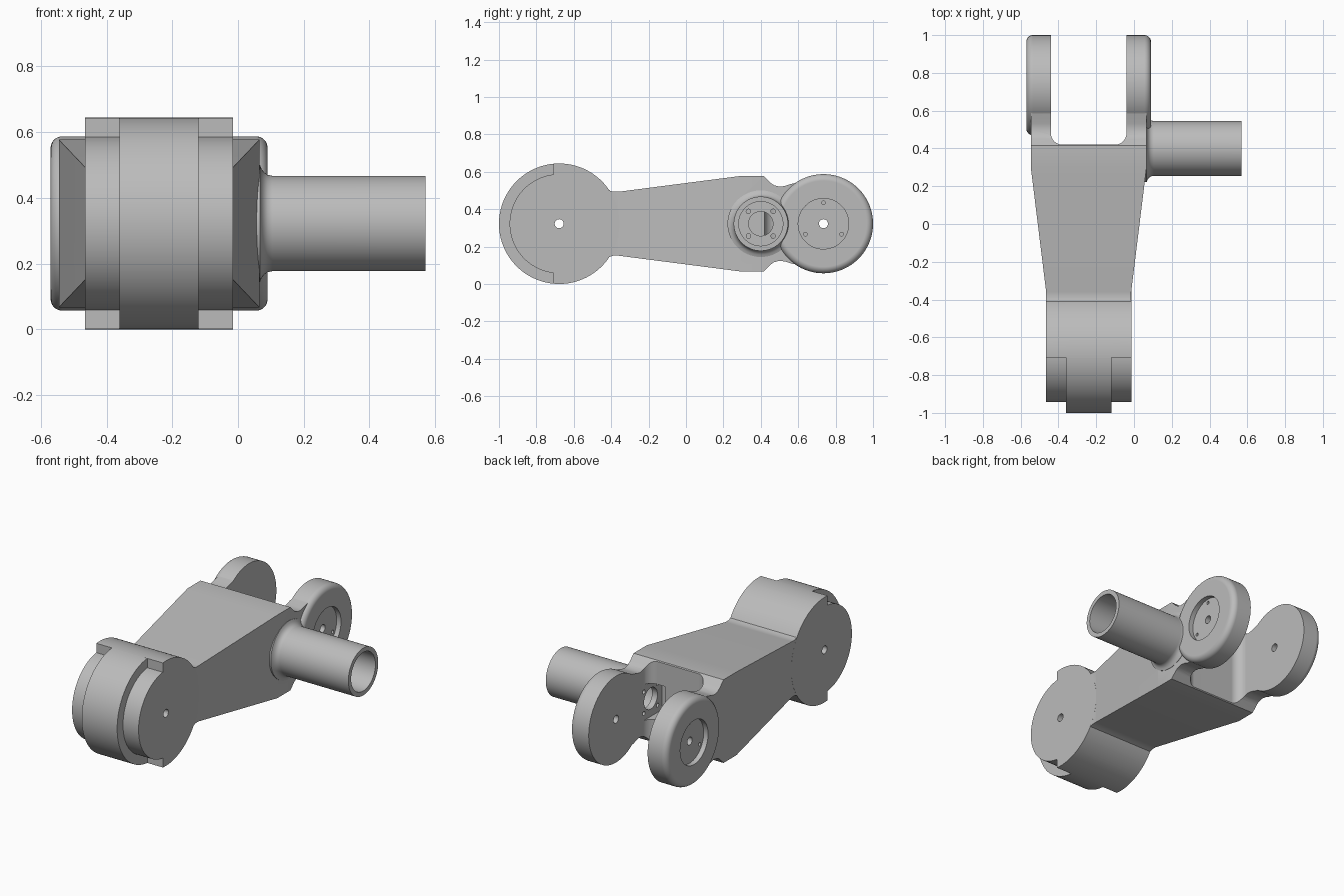
import bpy, bmesh
from math import sin, cos, acos, pi, radians

if "Cube" in bpy.data.objects:
    bpy.data.objects.remove(bpy.data.objects["Cube"], do_unlink=True)

MID_X, MID_Z = -0.24, 0.322      # centre line of the casting
BARREL_Y, TUBE_Y, DISC_Y = -0.678, 0.40, 0.735
SEG = 128

metal = bpy.data.materials.new("plain grey")
metal.use_nodes = True
GREY = (0.5, 0.5, 0.5, 1)
metal.diffuse_color = GREY
metal.node_tree.nodes["Principled BSDF"].inputs["Base Color"].default_value = GREY


def loft(name, rings):
    """Closed solid through a list of rings with equal point counts."""
    bm = bmesh.new()
    loops = [[bm.verts.new(p) for p in ring] for ring in rings]
    n = len(loops[0])
    for a, b in zip(loops, loops[1:]):
        for i in range(n):
            j = (i + 1) % n
            bm.faces.new((a[i], a[j], b[j], b[i]))
    bm.faces.new(loops[0][::-1])
    bm.faces.new(loops[-1])
    bmesh.ops.recalc_face_normals(bm, faces=bm.faces)
    mesh = bpy.data.meshes.new(name)
    bm.to_mesh(mesh)
    bm.free()
    mesh.materials.append(metal)
    ob = bpy.data.objects.new(name, mesh)
    bpy.context.collection.objects.link(ob)
    return ob


def lathe(name, y, profile, z=MID_Z, seg=SEG):
    """Turned solid about an x-parallel axis; profile is (x, radius)."""
    return loft(name, [[(x, y + r * cos(2 * pi * i / seg), z + r * sin(2 * pi * i / seg))
                        for i in range(seg)] for x, r in profile])


def rod(name, y, x0, x1, r, z=MID_Z, seg=SEG):
    return lathe(name, y, [(x0, r), (x1, r)], z, seg)


def combine(body, tool, operation):
    mod = body.modifiers.new(operation.lower(), "BOOLEAN")
    mod.operation, mod.object, mod.solver = operation, tool, "EXACT"
    bpy.context.view_layer.objects.active = body
    bpy.ops.object.modifier_apply(modifier=mod.name)
    bpy.data.objects.remove(tool, do_unlink=True)


# Tapered arm: (y, half width, half height), running on into the fork necks
sections = [(-0.60, 0.225, 0.17), (-0.43, 0.225, 0.18), (-0.425, 0.225, 0.192),
            (-0.41, 0.225, 0.178), (-0.39, 0.225, 0.171), (-0.36, 0.225, 0.171),
            (0.29, 0.305, 0.255), (0.415, 0.305, 0.255), (0.45, 0.305, 0.22),
            (0.47, 0.305, 0.206), (0.50, 0.305, 0.198), (0.53, 0.305, 0.202),
            (0.56, 0.305, 0.212), (0.62, 0.305, 0.225)]
body = loft("linkage_arm", [[(MID_X + sx * w, y, MID_Z + sz * h)
                             for sx, sz in ((-1, -1), (1, -1), (1, 1), (-1, 1))]
                            for y, w, h in sections])

# Front barrel: wide stepped drum plus full-round centre band
STEP, BIG, SMALL = -0.03, 0.322, 0.265
a, b = acos(STEP / BIG), acos(STEP / SMALL)
outline = [(BIG * cos(t), BIG * sin(t)) for t in (-a + 2 * a * i / 80 for i in range(81))]
outline += [(SMALL * cos(t), SMALL * sin(t))
            for t in (b + 2 * (pi - b) * i / 60 for i in range(61))]
drum = loft("front_drum", [[(MID_X + s * 0.2255, BARREL_Y + y, MID_Z + z)
                            for y, z in outline] for s in (-1, 1)])
combine(body, drum, "UNION")
combine(body, rod("centre_band", BARREL_Y, MID_X - 0.12, MID_X + 0.12, BIG), "UNION")

# Fork discs with a rounded outer rim
for side in (-1, 1):
    rim = [(MID_X + side * (0.295 + 0.035 * sin(t)), 0.23 + 0.035 * cos(t))
           for t in (pi / 2 * i / 8 for i in range(9))]
    disc = lathe("fork_disc", DISC_Y, [(MID_X + side * 0.19, 0.265)] + rim)
    combine(body, disc, "UNION")

# Side tube with a flared root
tube = lathe("side_tube", TUBE_Y, [(0.03, 0.178), (0.067, 0.178), (0.072, 0.165),
                                   (0.08, 0.155), (0.09, 0.148), (0.105, 0.145),
                                   (0.57, 0.145)])
combine(body, tube, "UNION")

# Slot between the fork arms, with filleted inner corners
R = 0.06
corner = [pi / 2 * i / 10 for i in range(11)]
slot = [(-0.2, 1.2)]
slot += [(-0.14 - R * cos(t), 0.42 + R - R * sin(t)) for t in corner]
slot += [(0.14 + R * sin(t), 0.42 + R - R * cos(t)) for t in corner]
slot += [(0.2, 1.2)]
combine(body, loft("fork_slot", [[(MID_X + x, y, z) for x, y in slot]
                                 for z in (-0.2, 0.9)]), "DIFFERENCE")

# Pocket in the slot floor behind the tube
pocket = [(0.29, -0.11), (0.49, -0.11), (0.49, 0.11), (0.29, 0.11)]
combine(body, loft("slot_pocket", [[(x, y, MID_Z + z) for y, z in pocket]
                                   for x in (-0.15, -0.041)]), "DIFFERENCE")

# Tube bore, its wire hole and four screw holes
combine(body, rod("tube_bore", TUBE_Y, -0.005, 0.7, 0.118), "DIFFERENCE")
combine(body, rod("wire_hole", TUBE_Y, -0.1, 0.05, 0.065, seg=48), "DIFFERENCE")
for sy in (-1, 1):
    for sz in (-1, 1):
        combine(body, rod("screw_hole", TUBE_Y + sy * 0.066, -0.1, 0.05, 0.012,
                          MID_Z + sz * 0.066, 24), "DIFFERENCE")

# Pivot holes, disc recesses and their three screw holes
for y in (BARREL_Y, DISC_Y):
    combine(body, rod("pivot_hole", y, -1, 1, 0.024, seg=40), "DIFFERENCE")
for side in (-1, 1):
    face = MID_X + side * 0.30
    combine(body, rod("disc_recess", DISC_Y, face, face + side * 0.1, 0.135), "DIFFERENCE")
    for k in range(3):
        t = pi / 2 + 2 * pi * k / 3
        combine(body, rod("recess_screw", DISC_Y + 0.112 * cos(t), face - side * 0.04,
                          face + side * 0.02, 0.01, MID_Z + 0.112 * sin(t), 20),
                "DIFFERENCE")

# Smooth the round faces, keep machined edges crisp
bpy.ops.object.select_all(action="DESELECT")
body.select_set(True)
bpy.context.view_layer.objects.active = body
bpy.ops.object.shade_smooth_by_angle(angle=radians(25))
flat = body.modifiers.new("even_normals", "WEIGHTED_NORMAL")
flat.keep_sharp = True
